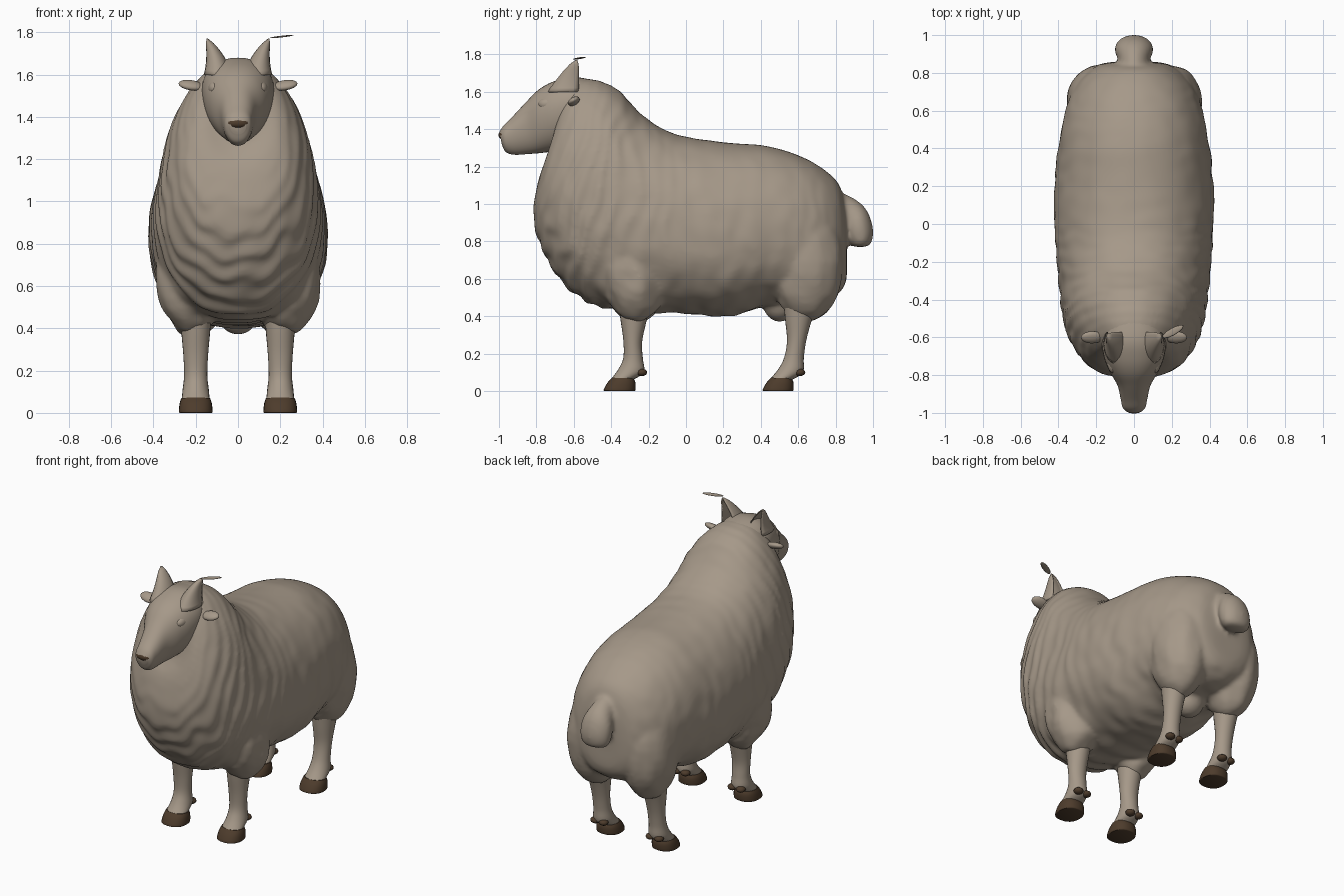
import bpy, bmesh, math
from mathutils import Vector, noise

if "Cube" in bpy.data.objects:
    bpy.data.objects.remove(bpy.data.objects["Cube"])


def material(name, rgb):
    m = bpy.data.materials.new(name)
    m.diffuse_color = (*rgb, 1)
    m.use_nodes = True
    m.node_tree.nodes["Principled BSDF"].inputs["Base Color"].default_value = m.diffuse_color
    return m


WOOL = material("taupe wool", (0.38, 0.317, 0.25))
HORN = material("dark brown", (0.075, 0.045, 0.025))


def finish(name, bm, mat=WOOL):
    bmesh.ops.recalc_face_normals(bm, faces=bm.faces)
    me = bpy.data.meshes.new(name)
    bm.to_mesh(me)
    bm.free()
    me.materials.append(mat)
    ob = bpy.data.objects.new(name, me)
    bpy.context.collection.objects.link(ob)
    for p in me.polygons:
        p.use_smooth = True
    return ob


def spline(rows, k):
    """Catmull-Rom through the stations, k steps per span."""
    out = []
    for i in range(len(rows) - 1):
        a, b, c, d = (rows[max(0, min(len(rows) - 1, i + j))] for j in (-1, 0, 1, 2))
        for s in range(k):
            t = s / k
            out.append([0.5 * (2 * q + (r - p) * t + (2 * p - 5 * q + 4 * r - u) * t * t
                               + (3 * q - p - 3 * r + u) * t ** 3) for p, q, r, u in zip(a, b, c, d)])
    return out + [list(rows[-1])]


def loft(name, rows, x0=0, k=5, n=32, power=2.0, taper=0.0, mat=WOOL, fold=None):
    """Each station: first point (y, z), opposite point (y, z), half width."""
    bm = bmesh.new()
    rings = []
    for i, (ya, za, yb, zb, w) in enumerate(spline(rows, k)):
        ring = []
        for j in range(n):
            a = 2 * math.pi * j / n
            c, s = math.cos(a), math.sin(a)
            c = math.copysign(abs(c) ** (2 / power), c)
            s = math.copysign(abs(s) ** (2 / power), s)
            f = 1 + (fold(i / k, c, s) if fold else 0)
            ring.append(bm.verts.new((x0 + f * w * c * (1 - taper * s),
                                      (ya + yb) / 2 + f * s * (ya - yb) / 2,
                                      (za + zb) / 2 + f * s * (za - zb) / 2)))
        rings.append(ring)
    for r, q in zip(rings, rings[1:]):
        for j in range(n):
            bm.faces.new((r[j], r[(j + 1) % n], q[(j + 1) % n], q[j]))
    bm.faces.new(rings[0])
    bm.faces.new(rings[-1])
    return finish(name, bm, mat)


def blob(name, pos, size, mat=WOOL, bumps=0.0, seg=32):
    bm = bmesh.new()
    bmesh.ops.create_uvsphere(bm, u_segments=seg, v_segments=seg // 2, radius=1)
    for v in bm.verts:
        f = 1 + bumps * noise.noise(v.co * 2.5 + Vector(pos) * 7)
        v.co = Vector(v.co[i] * size[i] * f + pos[i] for i in range(3))
    return finish(name, bm, mat)


# Fleece folds run round the neck and chest, fading out over the back
def folds(t, c, s):
    strength = (0.005 + 0.013 * max(0, min(1, (t - 6) / 3))) * (1 - 0.8 * max(0, s))
    wob = noise.noise(Vector((c * 2.5, s * 2.5, t * 0.8)))
    return strength * math.sin(2 * math.pi * 1.7 * t + 4 * wob) \
        + 0.018 * (1 - 0.7 * max(0, s)) * noise.noise(Vector((c * 4, s * 4, t * 2)))


fleece = loft("fleece", [
    (0.86, 0.95, 0.86, 0.72, 0.08), (0.82, 1.10, 0.85, 0.57, 0.20),
    (0.73, 1.19, 0.76, 0.49, 0.30), (0.60, 1.26, 0.62, 0.47, 0.36),
    (0.43, 1.31, 0.42, 0.45, 0.395), (0.20, 1.33, 0.22, 0.40, 0.42),
    (0.00, 1.36, 0.00, 0.415, 0.42), (-0.12, 1.40, -0.22, 0.425, 0.41),
    (-0.25, 1.49, -0.46, 0.45, 0.39), (-0.35, 1.60, -0.63, 0.55, 0.37),
    (-0.44, 1.65, -0.75, 0.72, 0.33), (-0.53, 1.67, -0.815, 0.93, 0.265),
    (-0.60, 1.66, -0.785, 1.14, 0.19), (-0.66, 1.60, -0.73, 1.26, 0.12)],
    k=14, n=96, power=2.2, taper=0.06, fold=folds)

# Woolly shoulders, thighs, belly pouch and tail, fused into the fleece
extras = [blob("belly_pouch", (0, 0.5, 0.475), (0.10, 0.09, 0.105))]
for sx in (-1, 1):
    extras.append(blob("shoulder", (sx * 0.225, -0.27, 0.65), (0.165, 0.185, 0.28), bumps=0.10))
    extras.append(blob("thigh", (sx * 0.19, 0.645, 0.69), (0.17, 0.195, 0.32), bumps=0.05))
extras.append(loft("tail", [
    (0.78, 1.08, 0.78, 0.86, 0.07), (0.89, 1.035, 0.84, 0.84, 0.08),
    (0.965, 0.97, 0.855, 0.82, 0.10), (1.0, 0.87, 0.865, 0.80, 0.10),
    (0.99, 0.79, 0.89, 0.775, 0.08), (0.95, 0.77, 0.93, 0.77, 0.02)]))
bpy.ops.object.select_all(action='DESELECT')
for o in extras + [fleece]:
    o.select_set(True)
bpy.context.view_layer.objects.active = fleece
bpy.ops.object.join()
rm = fleece.modifiers.new("fuse", 'REMESH')
rm.mode = 'VOXEL'
rm.voxel_size = 0.013
rm.use_smooth_shade = True
sm = fleece.modifiers.new("soften", 'SMOOTH')
sm.factor = 0.5
sm.iterations = 8

# Head
loft("head", [
    (-0.998, 1.385, -0.985, 1.32, 0.038), (-0.975, 1.42, -0.965, 1.28, 0.06),
    (-0.93, 1.465, -0.92, 1.264, 0.07), (-0.86, 1.54, -0.84, 1.268, 0.088),
    (-0.79, 1.61, -0.76, 1.275, 0.13), (-0.71, 1.655, -0.68, 1.29, 0.16),
    (-0.61, 1.68, -0.58, 1.33, 0.168), (-0.48, 1.66, -0.48, 1.40, 0.13)],
    k=6, n=40, power=2.15, taper=-0.1)
blob("nose", (0, -0.978, 1.370), (0.05, 0.025, 0.024), HORN, seg=20)


# Cupped ears, open to the rear
def cupped_ear(sx):
    bm = bmesh.new()
    rows, n = [], 14
    for i in range(9):
        u = i / 8
        r = (1 - u) ** 0.7 + 0.06
        rows.append([])
        for j in range(n + 1):
            a = math.radians(-215 + 250 * j / n)
            rows[-1].append(bm.verts.new((sx * (0.095 + 0.05 * u * u + 0.063 * r * math.cos(a)),
                                          -0.635 + 0.05 * u + 0.10 * r * math.sin(a),
                                          1.60 + 0.17 * u)))
    for p, q in zip(rows, rows[1:]):
        for j in range(n):
            bm.faces.new((p[j], p[j + 1], q[j + 1], q[j]))
    ob = finish("cupped_ear", bm)
    ob.modifiers.new("thickness", 'SOLIDIFY').thickness = 0.006


for sx in (-1, 1):
    cupped_ear(sx)
    # small side ear flap
    flap = blob("side_ear", (0, 0, 0), (0.06, 0.035, 0.02), seg=20)
    flap.location = (sx * 0.222, -0.60, 1.55)
    flap.rotation_euler = (0.5, -sx * 0.15, 0)
    # low brow over the eye
    blob("brow", (sx * 0.108, -0.735, 1.535), (0.033, 0.055, 0.035), seg=20)

# Loose tuft at one ear tip
tuft = blob("ear_tuft", (0, 0, 0), (0.065, 0.02, 0.004), seg=12)
tuft.location = (0.205, -0.57, 1.78)
tuft.rotation_euler = (0, -0.1, 0.5)

# Legs with hooves and dewclaws: front/back points at falling heights
front_leg = [(-0.36, 0.46, -0.19, 0.46, 0.075), (-0.35, 0.38, -0.21, 0.38, 0.068),
             (-0.335, 0.27, -0.235, 0.26, 0.058), (-0.335, 0.18, -0.23, 0.17, 0.055),
             (-0.36, 0.12, -0.225, 0.10, 0.062), (-0.40, 0.065, -0.285, 0.06, 0.066)]
hind_leg = [(0.52, 0.48, 0.72, 0.48, 0.08), (0.53, 0.38, 0.68, 0.40, 0.068),
            (0.54, 0.27, 0.645, 0.28, 0.056), (0.525, 0.18, 0.63, 0.18, 0.054),
            (0.495, 0.12, 0.625, 0.10, 0.062), (0.45, 0.065, 0.565, 0.06, 0.066)]
for name, leg, toe, heel in (("front", front_leg, -0.44, -0.27), ("hind", hind_leg, 0.41, 0.575)):
    for sx in (-1, 1):
        x = sx * 0.2
        loft(name + "_leg", leg, x0=x, n=24)
        hoof = loft(name + "_hoof", [(toe + 0.045, 0.072, heel - 0.01, 0.068, 0.068),
                                     (toe + 0.02, 0.045, heel, 0.045, 0.076),
                                     (toe, 0.008, heel, 0.008, 0.08),
                                     (toe + 0.005, 0, heel - 0.005, 0, 0.077)],
                    x0=x, k=3, n=24, power=2.3, mat=HORN)
        bpy.ops.object.select_all(action='DESELECT')
        hoof.select_set(True)
        bpy.context.view_layer.objects.active = hoof
        bpy.ops.object.shade_smooth_by_angle(angle=math.radians(40))
        for dx in (-0.03, 0.03):
            blob(name + "_dewclaw", (x + dx, heel + 0.033, 0.10), (0.03, 0.03, 0.02), HORN, seg=12)
